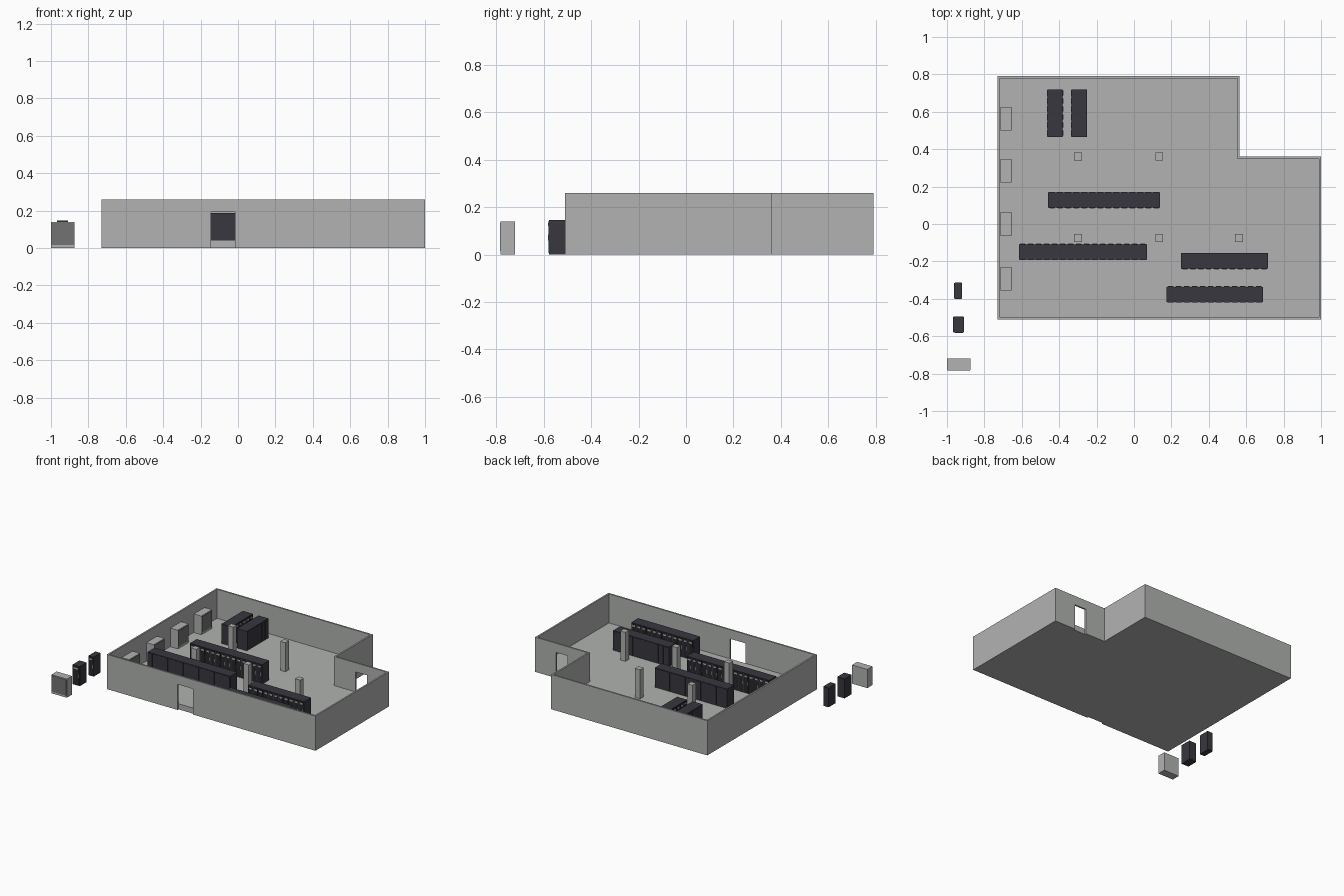
import bpy, bmesh
from math import pi
from mathutils import Matrix, Vector

cube = bpy.data.objects.get("Cube")
if cube:
    bpy.data.objects.remove(cube, do_unlink=True)


def material(name, rgb):
    m = bpy.data.materials.new(name)
    m.use_nodes = True
    m.diffuse_color = (*rgb, 1)
    m.node_tree.nodes["Principled BSDF"].inputs["Base Color"].default_value = (*rgb, 1)
    return m


GREY = material("light grey", (0.44, 0.45, 0.44))
PANEL = material("vent grey", (0.17, 0.17, 0.17))
DARK = material("rack charcoal", (0.04, 0.038, 0.05))
BLACK = material("door black", (0.02, 0.02, 0.024))

FLOOR, WALL_H, WALL_T, DOOR_TOP = 0.042, 0.26, 0.012, 0.192


def add_box(bm, lo, hi, mat=0):
    lo, hi = Vector(lo), Vector(hi)
    verts = bmesh.ops.create_cube(bm, size=1)["verts"]
    for v in verts:
        v.co = (lo + hi) / 2 + v.co * (hi - lo)
    for f in {f for v in verts for f in v.link_faces}:
        f.material_index = mat


def finish(name, bm, mats, loc=(0, 0, 0), angle=0):
    bmesh.ops.recalc_face_normals(bm, faces=bm.faces[:])
    mesh = bpy.data.meshes.new(name)
    bm.to_mesh(mesh)
    bm.free()
    for m in mats:
        mesh.materials.append(m)
    obj = bpy.data.objects.new(name, mesh)
    bpy.context.collection.objects.link(obj)
    obj.matrix_world = Matrix.Translation(loc) @ Matrix.Rotation(angle, 4, "Z")
    return obj


# L-shaped room outline, shrunk by t
def outline(t):
    l, r, f, b, nx, ny = -0.73 + t, 1 - t, -0.51 + t, 0.79 - t, 0.565 - t, 0.36 - t
    return [(l, f), (r, f), (r, ny), (nx, ny), (nx, b), (l, b)]


def extrude_up(bm, faces, height):
    out = bmesh.ops.extrude_face_region(bm, geom=faces)["geom"]
    top = [v for v in out if isinstance(v, bmesh.types.BMVert)]
    bmesh.ops.translate(bm, verts=top, vec=(0, 0, height))


# Raised floor slab
bm = bmesh.new()
face = bm.faces.new([bm.verts.new((x, y, 0)) for x, y in outline(WALL_T)])
extrude_up(bm, [face], FLOOR)
finish("raised_floor", bm, [GREY])

# Walls with two door openings
bm = bmesh.new()
outer, inner = ([bm.verts.new((x, y, 0)) for x, y in outline(t)] for t in (0, WALL_T))
ring = [bm.faces.new((outer[i - 1], outer[i], inner[i], inner[i - 1])) for i in range(6)]
extrude_up(bm, ring, WALL_H)
walls = finish("walls", bm, [GREY])
for x0, x1, y in ((-0.145, -0.015, -0.504), (0.73, 0.825, 0.354)):
    bm = bmesh.new()
    add_box(bm, (x0, y - 0.03, -0.05), (x1, y + 0.03, DOOR_TOP))
    cutter = finish("door_cutter", bm, [GREY])
    cutter.hide_render = True
    mod = walls.modifiers.new("doorway", "BOOLEAN")
    mod.object, mod.solver = cutter, "EXACT"
    bpy.context.view_layer.objects.active = walls
    bpy.ops.object.modifier_apply(modifier=mod.name)
    bpy.data.objects.remove(cutter, do_unlink=True)

# Pillars
for i, (x, y) in enumerate([(-0.3, 0.36), (0.135, 0.36), (-0.3, -0.075), (0.135, -0.075), (0.562, -0.075)]):
    bm = bmesh.new()
    add_box(bm, (-0.021, -0.021, FLOOR), (0.021, 0.021, WALL_H))
    finish(f"pillar_{i + 1}", bm, [GREY], (x, y, 0))


# Rows of cabinets; the front faces local -y
def rack_row(name, loc, length, count, angle=0):
    bm = bmesh.new()
    w, d, h = length / count, 0.041, 0.146
    for i in range(count):
        a = -length / 2 + i * w
        b = a + w
        add_box(bm, (a, -d, 0), (b, d, h))
        add_box(bm, (a + 0.004, -d - 0.002, 0.006), (b - 0.004, -d, h - 0.005), 1)
        add_box(bm, (a + 0.004, d, 0.006), (b - 0.004, d + 0.002, h - 0.005))
        # status strip and handle
        add_box(bm, (a + 0.01, -d - 0.004, h - 0.025), (b - 0.01, -d, h - 0.014), 2)
        add_box(bm, (b - 0.01, -d - 0.004, 0.06), (b - 0.007, -d, 0.085), 2)
    finish(name, bm, [DARK, BLACK, GREY], loc, angle)


rack_row("rack_row_middle", (-0.16, 0.128, FLOOR), 0.6, 14)
rack_row("rack_row_front", (-0.273, -0.15, FLOOR), 0.685, 16, pi)
rack_row("rack_row_right_inner", (0.483, -0.197, FLOOR), 0.465, 11)
rack_row("rack_row_right_outer", (0.432, -0.377, FLOOR), 0.515, 12, pi)
rack_row("rack_row_back_left", (-0.422, 0.592, FLOOR), 0.255, 6, pi / 2)
rack_row("rack_row_back_right", (-0.293, 0.592, FLOOR), 0.255, 6, -pi / 2)
rack_row("spare_narrow_rack", (-0.94, -0.357, 0), 0.043, 1)
rack_row("spare_wide_rack", (-0.938, -0.537, 0), 0.06, 1)


# Cooling units with a framed vent on the local -y side
def cooler(name, loc, angle=0):
    bm = bmesh.new()
    add_box(bm, (-0.0635, -0.029, 0), (0.0635, 0.032, 0.14))
    add_box(bm, (-0.06, -0.032, 0.015), (0.06, -0.029, 0.134), 1)
    finish(name, bm, [GREY, PANEL], loc, angle)


cooler("spare_cooler", (-0.9365, -0.752, 0))
for i, y in enumerate((0.563, 0.285, 0, -0.293)):
    cooler(f"cooler_{i + 1}", (-0.683, y, FLOOR), pi / 2)
